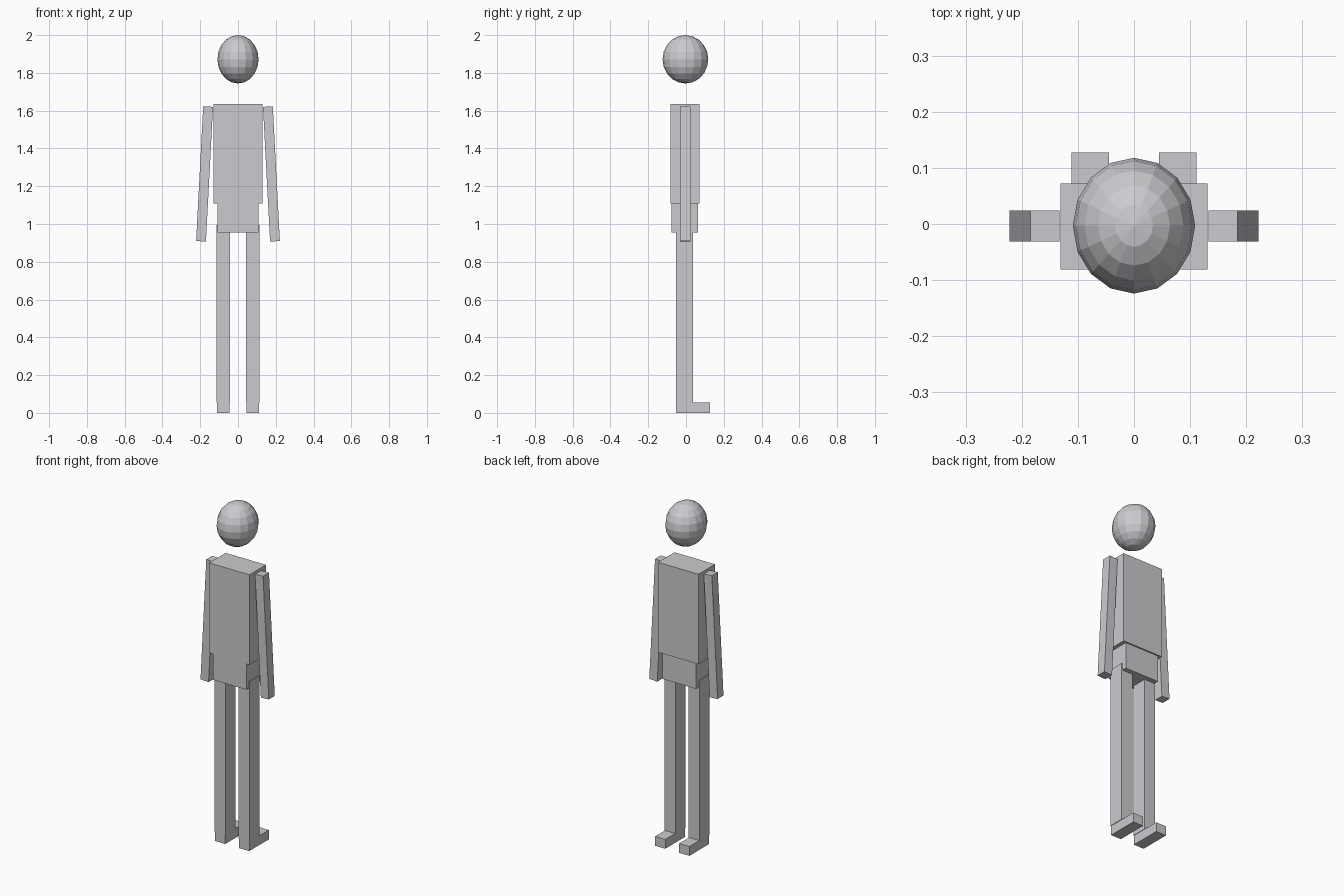
import bpy
import math
from mathutils import Matrix, Vector

if "Cube" in bpy.data.objects:
    bpy.data.objects.remove(bpy.data.objects["Cube"], do_unlink=True)

# Single plain colour
grey = bpy.data.materials.new("plain_grey")
grey.use_nodes = True
colour = (0.60, 0.60, 0.63, 1)
grey.diffuse_color = colour
grey.node_tree.nodes["Principled BSDF"].inputs["Base Color"].default_value = colour


def box(name, low, high, tilt=0):
    """Box between two corners, tilted about y through its centre."""
    low, high = Vector(low), Vector(high)
    bpy.ops.mesh.primitive_cube_add(size=1)
    obj = bpy.context.object
    obj.name = name
    obj.data.transform(Matrix.Diagonal((*(high - low), 1)))
    obj.location = (low + high) / 2
    obj.rotation_euler.y = tilt
    obj.data.materials.append(grey)
    return obj


# Head: faceted ellipsoid floating over the shoulders
bpy.ops.mesh.primitive_uv_sphere_add(segments=16, ring_count=10, radius=1)
head = bpy.context.object
head.name = "head"
head.data.transform(Matrix.Diagonal((0.109, 0.121, 0.128, 1)))
head.location = (0, -0.003, 1.872)
head.data.materials.append(grey)

# Trunk
box("torso", (-0.131, -0.081, 1.108), (0.131, 0.072, 1.636))
box("pelvis", (-0.109, -0.078, 0.955), (0.109, 0.064, 1.15))

# Limbs, mirrored left and right
for side, s in (("left", 1), ("right", -1)):
    def limb(part, x, width, y, z, tilt=0):
        box(f"{side}_{part}", (s * x - width / 2, y[0], z[0]),
            (s * x + width / 2, y[1], z[1]), tilt)

    limb("arm", 0.177, 0.052, (-0.031, 0.024), (0.908, 1.622), -s * math.radians(3))
    limb("leg", 0.078, 0.072, (-0.054, 0.036), (0.055, 0.995))
    limb("foot", 0.078, 0.066, (-0.054, 0.127), (0, 0.055))
